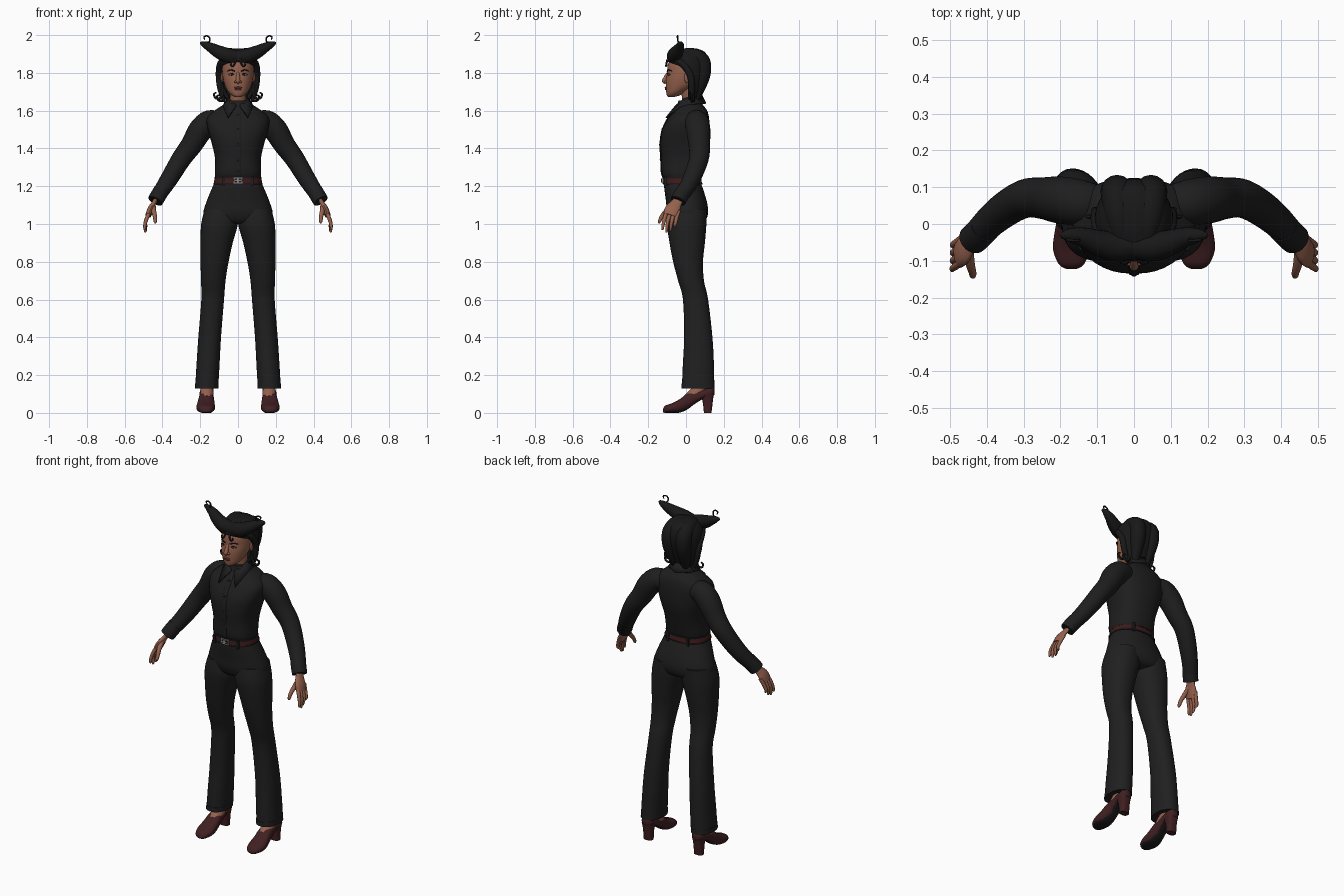
import bpy, bmesh, math
from mathutils import Vector


def material(name, r, g, b):
    m = bpy.data.materials.new(name)
    m.diffuse_color = (r, g, b, 1)
    return m


SHIRT = material("shirt_black", .013, .013, .013)
PANTS = material("trouser_black", .014, .014, .014)
HAIR = material("hair_black", .009, .009, .009)
SKIN = material("skin", .30, .12, .075)
SHOE = material("shoe_maroon", .052, .014, .016)
SOLE = material("sole_black", .012, .01, .01)
BELT = material("belt_red", .05, .01, .01)
METAL = material("buckle_grey", .25, .25, .24)
WHITE = material("eye_white", .5, .5, .52)
LIP = material("lip_red", .22, .06, .05)


def finish(name, bm, mat, mirror=False, solid=0):
    bmesh.ops.recalc_face_normals(bm, faces=bm.faces)
    me = bpy.data.meshes.new(name)
    bm.to_mesh(me)
    bm.free()
    me.materials.append(mat)
    ob = bpy.data.objects.new(name, me)
    bpy.context.collection.objects.link(ob)
    if solid:
        mod = ob.modifiers.new("thickness", 'SOLIDIFY')
        mod.thickness, mod.offset = solid, -1
    if mirror:
        mod = ob.modifiers.new("mirror", 'MIRROR')
        mod.merge_threshold = 0.0001
    return ob


def smooth_rows(rows, k):
    """Catmull-Rom interpolation of tuples"""
    out = []
    for i in range(len(rows) - 1):
        a, b, c, d = (rows[max(i - 1, 0)], rows[i], rows[i + 1], rows[min(i + 2, len(rows) - 1)])
        for s in range(k):
            t = s / k
            out.append([.5 * (2 * q + (r - p) * t + (2 * p - 5 * q + 4 * r - w) * t * t
                        + (3 * q - p - 3 * r + w) * t ** 3) for p, q, r, w in zip(a, b, c, d)])
    return out + [list(rows[-1])]


def skin_rings(rings, caps=True):
    bm = bmesh.new()
    vs = [[bm.verts.new(p) for p in ring] for ring in rings]
    n = len(vs[0])
    for a, b in zip(vs, vs[1:]):
        for i in range(n):
            bm.faces.new((a[i], a[(i + 1) % n], b[(i + 1) % n], b[i]))
    if caps:
        bm.faces.new(vs[0])
        bm.faces.new(vs[-1])
    return bm


def loft_bm(rows, axis='z', n=36, p=2.0, k=4, caps=True):
    """rows: (position, centre x, half width, low, high) along z (low/high in y) or y (in z)"""
    rings = []
    for t, cx, rx, lo, hi in smooth_rows(rows, k):
        ring = []
        for i in range(n):
            a = 2 * math.pi * i / n
            c, s = math.cos(a), math.sin(a)
            x = cx + rx * math.copysign(abs(c) ** (2 / p), c)
            w = (lo + hi) / 2 + (hi - lo) / 2 * math.copysign(abs(s) ** (2 / p), s)
            ring.append((x, w, t) if axis == 'z' else (x, t, w))
        rings.append(ring)
    return skin_rings(rings, caps)


def loft(name, rows, mat, mirror=False, **kw):
    return finish(name, loft_bm(rows, **kw), mat, mirror)


def tube(name, pts, mat, mirror=True, flat=(1, 1), ref=(0, 1, 0), n=16, k=4):
    """pts: (x, y, z, radius) along a path"""
    rows = smooth_rows(pts, k)
    ps = [Vector(r[:3]) for r in rows]
    rings = []
    for i, r in enumerate(rows):
        t = (ps[min(i + 1, len(ps) - 1)] - ps[max(i - 1, 0)]).normalized()
        s = t.cross(Vector(ref)).normalized()
        u = s.cross(t)
        rings.append([ps[i] + r[3] * (s * flat[0] * math.cos(a) + u * flat[1] * math.sin(a))
                      for a in (2 * math.pi * j / n for j in range(n))])
    return finish(name, skin_rings(rings), mat, mirror)


def ball(name, c, r, mat, mirror=True):
    bm = bmesh.new()
    bmesh.ops.create_uvsphere(bm, u_segments=20, v_segments=12, radius=1)
    for v in bm.verts:
        v.co = Vector(c) + Vector([a * b for a, b in zip(v.co, r)])
    return finish(name, bm, mat, mirror)


def box(name, c, size, mat, mirror=False):
    bm = bmesh.new()
    bmesh.ops.create_cube(bm, size=1)
    for v in bm.verts:
        v.co = Vector(c) + Vector([a * b for a, b in zip(v.co, size)])
    return finish(name, bm, mat, mirror)


# Shirt body, sleeves, cuffs
loft("shirt_body", [(1.235, 0, .117, -.113, .072), (1.27, 0, .123, -.128, .08), (1.35, 0, .122, -.13, .1),
     (1.43, 0, .14, -.135, .12), (1.5, 0, .16, -.125, .125), (1.56, 0, .165, -.093, .122),
     (1.6, 0, .125, -.062, .112), (1.63, 0, .08, -.045, .09), (1.655, 0, .052, -.04, .075)], SHIRT, p=2.4)
tube("sleeve", [(.1, .05, 1.535, .055), (.15, .058, 1.54, .063), (.2, .065, 1.495, .064), (.245, .07, 1.42, .057),
     (.3, .068, 1.345, .052), (.37, .025, 1.23, .046), (.432, -.035, 1.135, .038)], SHIRT, n=24)
tube("cuff", [(.405, -.01, 1.178, .042), (.425, -.03, 1.145, .042), (.438, -.042, 1.122, .041)], SHIRT, n=24)
tube("placket", [(0, -.052, 1.615, .014), (0, -.098, 1.555, .014), (0, -.127, 1.49, .014), (0, -.136, 1.42, .014),
     (0, -.132, 1.34, .014), (0, -.129, 1.27, .014), (0, -.115, 1.24, .014)], SHIRT, False, flat=(.3, 1), ref=(1, 0, 0))
for z, y in ((1.58, -.085), (1.5, -.126), (1.42, -.139), (1.34, -.135), (1.28, -.132)):
    ball("shirt_button", (0, y, z), (.006, .004, .006), SHIRT, False)

# Collar flap, folded over with a front point
bm = bmesh.new()
top = [(.01, -.055, 1.63), (.048, -.012, 1.665), (.052, .045, 1.68), (0, .085, 1.685)]
low = [(.055, -.108, 1.565), (.08, -.025, 1.625), (.075, .065, 1.64), (0, .108, 1.64)]
tv, lv = [[bm.verts.new(p) for p in row] for row in (top, low)]
for i in range(3):
    bm.faces.new((tv[i], tv[i + 1], lv[i + 1], lv[i]))
finish("collar", bm, SHIRT, True, .008)

# Trousers
loft("trouser_hips", [(1.235, 0, .116, -.112, .07), (1.2, 0, .133, -.116, .085), (1.12, 0, .166, -.106, .11),
     (1.06, 0, .183, -.1, .117), (1.015, 0, .17, -.08, .1), (1.0, 0, .12, -.05, .06)], PANTS, p=2.2)
loft("trouser_leg", [(1.08, .09, .085, -.09, .11), (1.0, .098, .097, -.1, .108), (.9, .113, .085, -.087, .1),
     (.8, .124, .074, -.068, .09), (.7, .131, .065, -.042, .095), (.6, .134, .06, -.016, .117),
     (.4, .15, .06, -.01, .14), (.25, .159, .061, -.017, .148), (.13, .166, .061, -.022, .15)], PANTS, True, p=2.2)
loft("trouser_hem", [(.155, .165, .062, -.023, .15), (.128, .166, .062, -.024, .151)], PANTS, True, p=2.2)

# Belt, loops and buckle
loft("belt", [(1.213, 0, .129, -.122, .085), (1.23, 0, .126, -.121, .082), (1.245, 0, .122, -.12, .08)],
     BELT, p=2.3, k=2)
for z, rx, yb in ((1.213, .131, .087), (1.245, .124, .082)):
    loft("belt_edge", [(z - .004, 0, rx, -.123, yb), (z + .004, 0, rx, -.123, yb)], SOLE, p=2.3, k=1)
for y, x in ((-.108, .075), (.074, .065)):
    box("belt_loop", (x, y, 1.225), (.012, .018, .05), PANTS, True)
box("buckle_plate", (0, -.124, 1.23), (.05, .008, .032), METAL)
box("buckle_window", (0, -.128, 1.23), (.038, .004, .02), SOLE)
box("buckle_bar", (0, -.13, 1.23), (.012, .004, .02), METAL)
box("buckle_prong", (0, -.131, 1.23), (.032, .003, .005), METAL)

# Ankles and shoes
tube("ankle", [(.165, .085, .22, .037), (.165, .078, .14, .034), (.165, .05, .1, .036), (.165, .01, .065, .034)], SKIN)
bm = loft_bm([(-.123, .17, .012, .004, .018), (-.11, .17, .034, 0, .038), (-.07, .171, .049, 0, .053),
              (-.03, .17, .047, .002, .075), (.01, .168, .042, .02, .104), (.05, .167, .038, .05, .116),
              (.1, .167, .037, .078, .125), (.135, .167, .032, .085, .138), (.15, .167, .015, .095, .13)], axis='y', p=2.4)
shoe = finish("shoe", bm, SHOE, True)
shoe.data.materials.append(SOLE)
for f in shoe.data.polygons:
    f.material_index = int(f.normal.z < -.75)
loft("shoe_heel", [(.1, .167, .036, .075, .147), (.06, .167, .028, .088, .142), (.0, .167, .027, .095, .135)],
     SHOE, True, p=3)

# Hands
tube("palm", [(.425, -.025, 1.15, .026), (.443, -.048, 1.115, .028), (.462, -.07, 1.08, .04),
     (.475, -.083, 1.045, .038)], SKIN, flat=(.42, 1))
for i, drop in enumerate((.968, .955, .962, .982)):
    y = -.112 + .021 * i
    tube("finger", [(.466, y + .012, 1.07, .010), (.481, y, 1.035, .0105), (.492, y - .008, 1.0, .009),
         (.494 - .003 * i, y - .012, drop + .008, .007), (.493 - .003 * i, y - .013, drop, .003)], SKIN, n=10)
tube("thumb", [(.45, -.07, 1.1, .014), (.446, -.105, 1.068, .013), (.44, -.128, 1.04, .011),
     (.438, -.14, 1.015, .009), (.437, -.143, 1.004, .004)], SKIN, n=10)

# Neck and head
tube("neck", [(0, .035, 1.6, .045), (0, .022, 1.67, .043), (0, .015, 1.74, .046)], SKIN, False, n=24)
loft("head", [(1.673, 0, .016, -.096, -.06), (1.682, 0, .034, -.102, -.03), (1.7, 0, .052, -.105, 0),
     (1.73, 0, .068, -.107, .05), (1.765, 0, .078, -.106, .075), (1.8, 0, .083, -.1, .09),
     (1.85, 0, .082, -.094, .095), (1.89, 0, .06, -.06, .07), (1.905, 0, .025, -.02, .04)], SKIN)
tube("nose", [(0, -.092, 1.802, .008), (0, -.103, 1.785, .0095), (0, -.111, 1.767, .0115), (0, -.115, 1.756, .012),
     (0, -.106, 1.746, .006)], SKIN, False)
ball("nostril", (.012, -.105, 1.753), (.008, .009, .007), SKIN)
ball("upper_lip", (0, -.105, 1.722), (.022, .008, .005), LIP, False)
ball("lower_lip", (0, -.104, 1.714), (.019, .008, .006), LIP, False)
ball("eye", (.034, -.086, 1.79), (.014, .009, .0065), WHITE)
ball("iris", (.033, -.0925, 1.79), (.0055, .004, .0058), SOLE)
tube("eyelid", [(.018, -.095, 1.788, .002), (.033, -.096, 1.797, .003), (.05, -.084, 1.79, .002)], HAIR, n=8)
tube("eyebrow", [(.016, -.1, 1.808, .003), (.036, -.094, 1.816, .0035), (.058, -.076, 1.81, .002)], HAIR, n=8)
ball("ear", (.084, .008, 1.775), (.008, .017, .03), SKIN)

# Hair cap, cut along the hairline
bm = loft_bm([(1.655, 0, .06, .0, .07), (1.7, 0, .085, -.02, .085), (1.75, 0, .1, -.07, .105),
              (1.82, 0, .107, -.1, .122), (1.87, 0, .1, -.1, .12), (1.91, 0, .075, -.07, .1),
              (1.928, 0, .03, -.02, .06)])
for co, no in (((0, .015, 1.8), (0, 1, 0)), ((0, .015, 1.82), (0, .35, 1))):
    bmesh.ops.bisect_plane(bm, geom=bm.verts[:] + bm.edges[:] + bm.faces[:], plane_co=co, plane_no=no)
face = []
for f in bm.faces:
    c = f.calc_center_median()
    if c.y < .015 and c.z < 1.82 + (.015 - c.y) * .35:
        face.append(f)
bmesh.ops.delete(bm, geom=face, context='FACES')
finish("hair_cap", bm, HAIR, solid=.018)

# Swept back locks, horn-like front rolls and curls
tube("hair_back_lobe", [(.03, -.05, 1.885, .03), (.042, .02, 1.895, .038), (.045, .08, 1.865, .045),
     (.046, .088, 1.8, .043), (.042, .07, 1.73, .036), (.035, .05, 1.655, .02)], HAIR, ref=(1, 0, 0))
tube("hair_side_lock", [(.06, -.07, 1.875, .014), (.092, -.02, 1.85, .018), (.1, .022, 1.79, .018),
     (.093, .03, 1.72, .017), (.08, .032, 1.665, .01), (.07, .03, 1.645, .004)], HAIR)
tube("hair_roll", [(0, -.058, 1.882, .037), (.05, -.062, 1.89, .04), (.1, -.05, 1.91, .035), (.14, -.036, 1.932, .027),
     (.175, -.03, 1.95, .018), (.196, -.032, 1.958, .008), (.2, -.034, 1.96, .002)], HAIR, n=20)
tube("roll_tip_curl", [(.197, -.032, 1.957, .006), (.175, -.036, 1.952, .005), (.152, -.042, 1.966, .004),
     (.15, -.045, 1.985, .004), (.165, -.045, 1.996, .004), (.18, -.043, 1.99, .004), (.176, -.042, 1.976, .003)], HAIR, n=8)
for dx, dz, y in ((0, 0, .02), (-.016, -.012, .04)):
    tube("neck_curl", [(.085 + dx, y, 1.74, .01), (.083 + dx, y, 1.69 + dz, .009), (.098 + dx, y, 1.665 + dz, .007),
         (.12 + dx, y, 1.668 + dz, .006), (.127 + dx, y, 1.688 + dz, .005), (.114 + dx, y, 1.696 + dz, .004)], HAIR, n=8)
tube("forehead_curl", [(.01, -.098, 1.87, .006), (.018, -.104, 1.848, .005), (.028, -.106, 1.835, .004),
     (.038, -.102, 1.842, .004), (.034, -.102, 1.85, .003)], HAIR, n=8)

bpy.ops.object.select_all(action='SELECT')
bpy.context.view_layer.objects.active = bpy.context.selected_objects[0]
bpy.ops.object.shade_smooth_by_angle(angle=math.radians(50))
